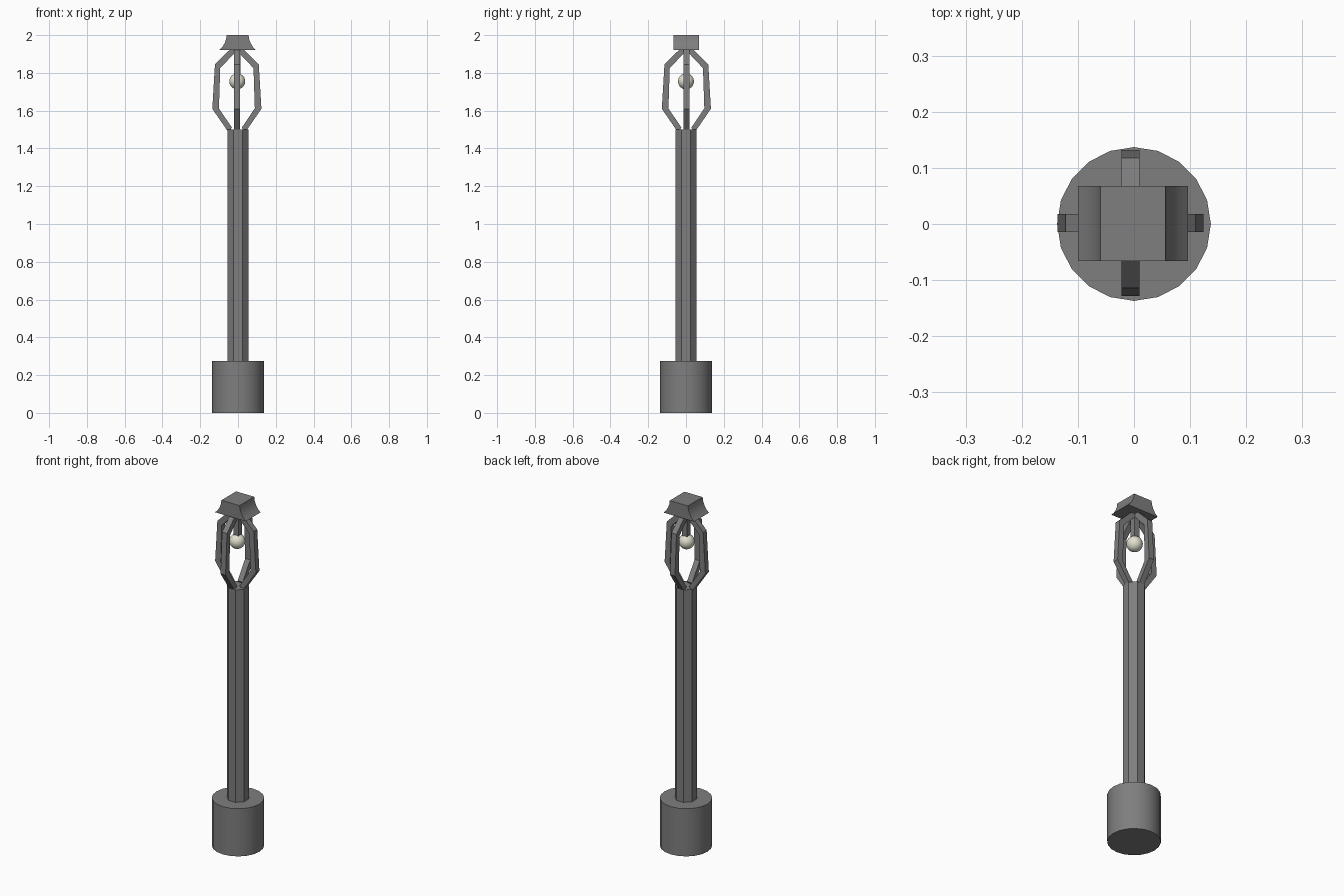
import bpy, bmesh, math
from mathutils import Matrix, Vector

if "Cube" in bpy.data.objects:
    bpy.data.objects.remove(bpy.data.objects["Cube"])


def material(name, col):
    m = bpy.data.materials.new(name)
    m.diffuse_color = (*col, 1)
    m.use_nodes = True
    m.node_tree.nodes["Principled BSDF"].inputs["Base Color"].default_value = m.diffuse_color
    return m


METAL = material("grey_metal", (0.21, 0.21, 0.21))
GLOW = material("warm_white_bulb", (0.76, 0.75, 0.63))


def finish(name, bm, mat, smooth=None):
    bmesh.ops.recalc_face_normals(bm, faces=bm.faces)
    me = bpy.data.meshes.new(name)
    bm.to_mesh(me)
    bm.free()
    me.materials.append(mat)
    ob = bpy.data.objects.new(name, me)
    bpy.context.collection.objects.link(ob)
    if smooth:
        bpy.context.view_layer.objects.active = ob
        ob.select_set(True)
        bpy.ops.object.shade_smooth_by_angle(angle=math.radians(smooth))
        ob.select_set(False)
    return ob


def prism(name, radius, sides, z0, z1, turn=0.0, smooth=None):
    bm = bmesh.new()
    mat = Matrix.Translation((0, 0, (z0 + z1) / 2)) @ Matrix.Rotation(turn, 4, 'Z')
    bmesh.ops.create_cone(bm, cap_ends=True, segments=sides, radius1=radius,
                          radius2=radius, depth=z1 - z0, matrix=mat)
    return finish(name, bm, METAL, smooth)


def extrude_profile(name, pts, y0, y1, matrix=Matrix(), smooth=None):
    # closed (x, z) outline extruded along y
    bm = bmesh.new()
    f = bm.faces.new([bm.verts.new((x, y0, z)) for x, z in pts])
    r = bmesh.ops.extrude_face_region(bm, geom=[f])
    vs = [v for v in r["geom"] if isinstance(v, bmesh.types.BMVert)]
    bmesh.ops.translate(bm, verts=vs, vec=Vector((0, y1 - y0, 0)))
    bmesh.ops.transform(bm, matrix=matrix, verts=bm.verts)
    return finish(name, bm, METAL, smooth)


# Base and post
prism("base", 0.137, 20, 0, 0.275, smooth=30)
prism("post", 0.055 / math.cos(math.pi / 8), 8, 0.27, 1.5, turn=math.pi / 8)

# Four bent cage bars around the bulb
bar = [(0.044, 1.485), (0.130, 1.61), (0.116, 1.845), (0.03, 1.93),
       (0.0, 1.918), (0.088, 1.825), (0.095, 1.612), (0.026, 1.51)]
for i, side in enumerate(("right", "back", "left", "front")):
    place = Matrix.Translation((-0.006, 0.002, 0)) @ Matrix.Rotation(i * math.pi / 2, 4, 'Z')
    extrude_profile("cage_bar_" + side, bar, -0.016, 0.016, place)

# Cap with flared concave sides
half = [(0.098, 1.92), (0.081, 1.937), (0.069, 1.957), (0.061, 1.978), (0.058, 2.0)]
cap = [(x - 0.002, z) for x, z in half] + [(-x - 0.002, z) for x, z in reversed(half)]
extrude_profile("cap", cap, -0.066, 0.068, smooth=30)

# Hanging rod and bulb
extrude_profile("bulb_rod", [(-0.02, 1.78), (0.012, 1.78), (0.012, 1.925), (-0.02, 1.925)],
                -0.014, 0.018)
bm = bmesh.new()
bmesh.ops.create_uvsphere(bm, u_segments=24, v_segments=14, radius=0.042,
                          matrix=Matrix.Translation((-0.004, 0.0, 1.755)))
finish("bulb", bm, GLOW, 60)
